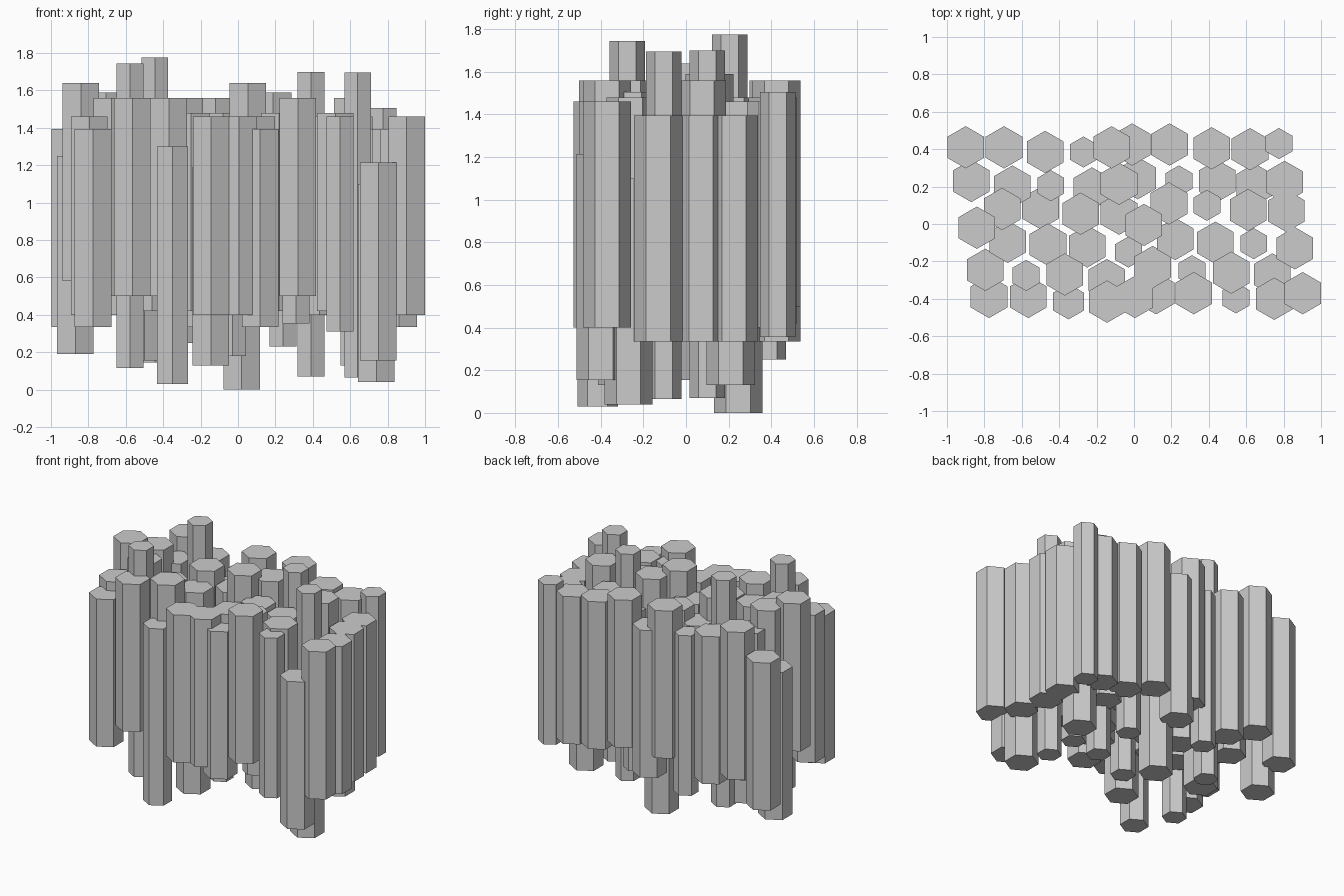
import bpy, bmesh, math

# Cluster of upright hexagonal columns with staggered heights
WIDE_R, SLIM_R = 0.113, 0.083
WIDE_LEN = 1.06


def column(name, x, y, z0, length, radius):
    bm = bmesh.new()
    ring = [bm.verts.new((x + radius * math.sin(i * math.pi / 3),
                          y + radius * math.cos(i * math.pi / 3), z0))
            for i in range(6)]
    base = bm.faces.new(ring)
    ext = bmesh.ops.extrude_face_region(bm, geom=[base], use_keep_orig=True)
    top = [g for g in ext["geom"] if isinstance(g, bmesh.types.BMVert)]
    bmesh.ops.translate(bm, verts=top, vec=(0, 0, length))
    bmesh.ops.recalc_face_normals(bm, faces=bm.faces)
    mesh = bpy.data.meshes.new(name)
    bm.to_mesh(mesh)
    bm.free()
    bpy.context.collection.objects.link(bpy.data.objects.new(name, mesh))


# Wide columns, all the same length: bottom level -> positions
wide = {
    0.58: [(-.84, -.02), (.053, -.005)],
    0.53: [(-.705, .08), (.187, .11)],
    0.50: [(-.695, .41), (-.12, .41), (.19, .425), (-.285, .055), (.61, .075),
           (-.675, -.095), (-.37, -.27), (-.565, -.39), (.32, -.37)],
    0.42: [(.415, .405), (-.08, .215), (-.46, -.11), (-.25, -.12),
           (.22, -.08), (.52, -.26)],
    0.40: [(-.475, .385), (.62, .4), (-.65, .2), (.445, .23), (-.08, .055),
           (.435, -.1), (-.795, -.245), (.1, -.23), (-.144, -.415),
           (.005, -.39), (.902, -.37)],
    0.335: [(-.9, .41), (-.01, .425), (-.225, .19), (.805, .225), (.815, .07),
            (.86, -.13), (-.775, -.39), (.118, -.37)],
    0.19: [(-.87, .23)],
    0.155: [(-.5, .085), (.75, -.4)],
    0.13: [(.645, .21), (-.145, -.3)],
    0.04: [(.74, -.27)],
    0.00: [(.02, .245)],
}
for z0, spots in wide.items():
    for x, y in spots:
        column("wide_column", x, y, z0, WIDE_LEN, WIDE_R)

# Slim columns: length -> (x, y, bottom)
slim = {
    1.63: [(-.577, -.275, .115), (.64, -.105, .065), (.39, .1, .07),
           (-.445, .205, .145)],
    1.15: [(-.27, .385, .25), (.775, .43, .355), (.24, .23, .23),
           (-.03, -.15, .18), (.31, -.25, .355), (.545, -.395, .31)],
}
for length, spots in slim.items():
    for x, y, z0 in spots:
        column("slim_column", x, y, z0, length, SLIM_R)

# One medium column at the front
column("medium_column", -.35, -.415, .03, 1.27, .095)
